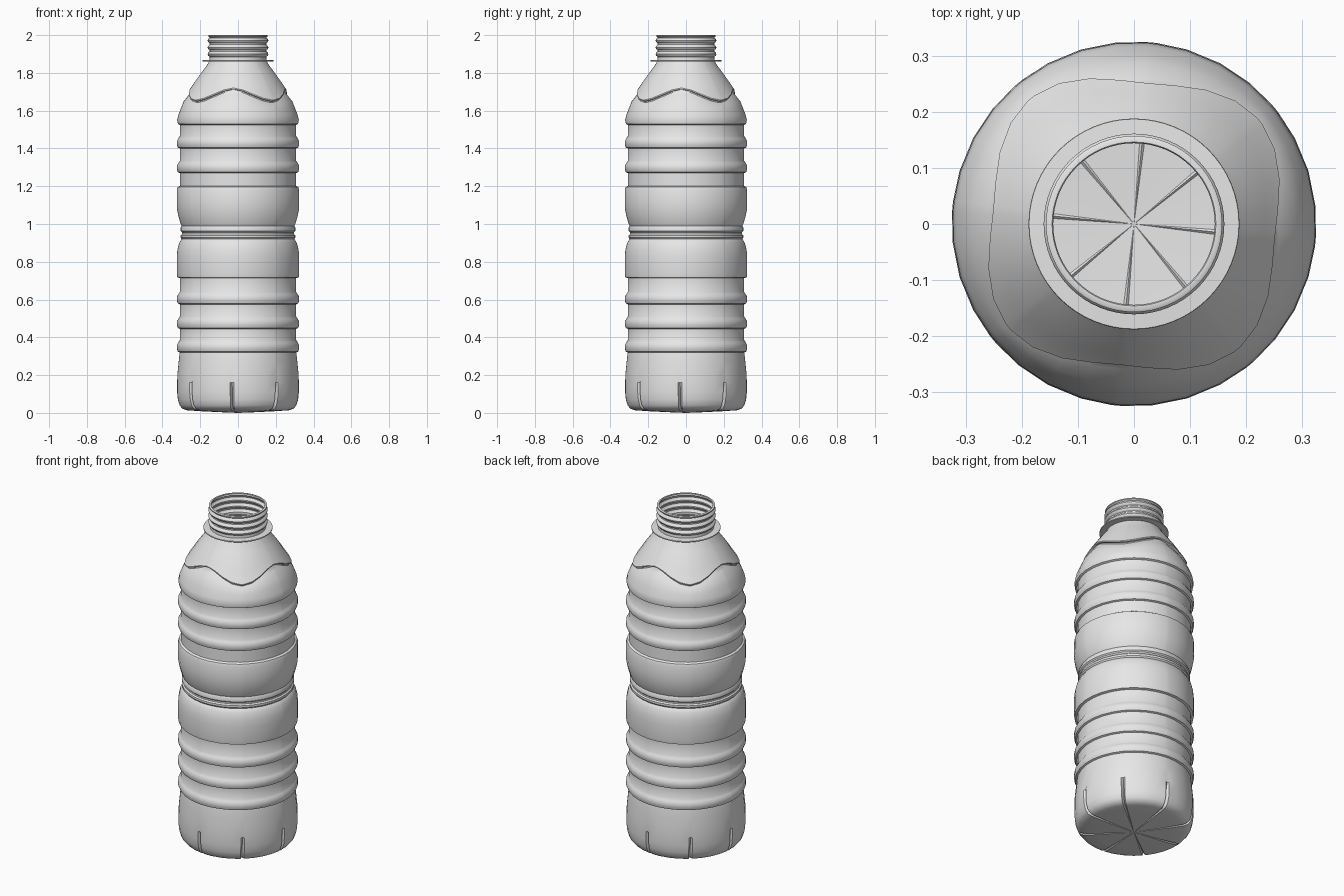
import bpy, bmesh
from math import cos, sin, radians, pi

cube = bpy.data.objects.get("Cube")
if cube:
    bpy.data.objects.remove(cube)

plastic = bpy.data.materials.new("grey_plastic")
plastic.use_nodes = True
plastic.diffuse_color = (0.8, 0.8, 0.8, 1)
plastic.node_tree.nodes["Principled BSDF"].inputs["Base Color"].default_value = (0.8, 0.8, 0.8, 1)

PHASE = radians(-95.625)   # direction of the first foot groove and wave crest


def loft(name, rings, base=None):
    """Skin closed rings from bottom to top, with an optional centre point below."""
    bm = bmesh.new()
    loops = [[bm.verts.new(p) for p in ring] for ring in rings]
    n = len(loops[0])
    for low, high in zip(loops, loops[1:]):
        for i in range(n):
            j = (i + 1) % n
            bm.faces.new((low[i], low[j], high[j], high[i]))
    if base:
        centre = bm.verts.new(base)
        for i in range(n):
            bm.faces.new((centre, loops[0][(i + 1) % n], loops[0][i]))
    mesh = bpy.data.meshes.new(name)
    bm.to_mesh(mesh)
    bm.free()
    mesh.materials.append(plastic)
    obj = bpy.data.objects.new(name, mesh)
    bpy.context.collection.objects.link(obj)
    bpy.ops.object.select_all(action='DESELECT')
    obj.select_set(True)
    bpy.context.view_layer.objects.active = obj
    bpy.ops.object.shade_smooth_by_angle(angle=radians(35))
    return obj


def rib(low, high):
    """Rounded rib with a crisp lower edge."""
    return [(0.309, low), (0.319, low + 0.004), (0.325, low + 0.02),
            (0.324, low + 0.04), (0.317, high - 0.012), (0.309, high)]


# Angles: 32 even steps, plus a narrow pair around each of the 8 foot grooves
angles = []
for k in range(32):
    a = PHASE + k * pi / 16
    if k % 4 == 0:
        angles += [(a - 0.03, False), (a, True), (a + 0.03, False)]
    else:
        angles.append((a, False))

# Foot and lower wall
profile = [(0.1, 0.004), (0.2, 0.009), (0.27, 0.014), (0.295, 0.022), (0.31, 0.04),
           (0.319, 0.07), (0.323, 0.11), (0.323, 0.16), (0.321, 0.21), (0.315, 0.27), (0.31, 0.315)]
# Lower ribs
for z in (0.32, 0.445, 0.575):
    profile += rib(z, z + 0.065)
# Waist bands with narrow rings between them
profile += [(0.309, 0.713), (0.322, 0.717), (0.325, 0.735), (0.325, 0.82), (0.322, 0.86),
            (0.312, 0.9), (0.303, 0.915), (0.298, 0.92), (0.304, 0.928), (0.304, 0.94),
            (0.297, 0.947), (0.297, 0.956), (0.304, 0.963), (0.304, 0.98), (0.299, 0.99),
            (0.304, 1.0), (0.316, 1.04), (0.324, 1.08), (0.325, 1.11), (0.325, 1.18), (0.32, 1.195), (0.309, 1.202)]
# Upper ribs
for z in (1.27, 1.4):
    profile += rib(z, z + 0.065)
# Shoulder root
profile += [(0.309, 1.525), (0.319, 1.53), (0.323, 1.55), (0.317, 1.575)]

SLOPE = [(1.5, 0.335), (1.6, 0.308), (1.65, 0.292), (1.7, 0.262), (1.75, 0.231),
         (1.8, 0.195), (1.84, 0.165), (1.87, 0.148)]


def shoulder_radius(z):
    for (za, ra), (zb, rb) in zip(SLOPE, SLOPE[1:]):
        if z <= zb:
            return ra + (rb - ra) * (z - za) / (zb - za)
    return SLOPE[-1][1]


def foot_point(r, z, a, groove):
    if groove and z < 0.17:
        if r < 0.29:
            z += 0.03 * r
        else:
            r -= 0.024 * min(1, (0.18 - z) / 0.08)
    return (r * cos(a), r * sin(a), z)


def wave_point(z, weight, inset, a):
    z += weight * 0.031 * cos(4 * (a - PHASE))
    r = shoulder_radius(z) - inset
    return (r * cos(a), r * sin(a), z)


rings = [[foot_point(r, z, a, g) for a, g in angles] for r, z in profile]

# Wavy draped step on the shoulder: height, wave strength, inset
drape = [(1.61, 0.2, 0.001), (1.635, 0.5, 0.004), (1.66, 0.85, 0.011), (1.674, 1, 0.016),
         (1.68, 1, 0.013), (1.682, 1, 0.002), (1.688, 1, -0.002), (1.70, 0.9, -0.001),
         (1.73, 0.6, 0), (1.76, 0.3, 0), (1.8, 0, 0), (1.84, 0, 0), (1.863, 0, 0)]
rings += [[wave_point(z, w, d, a) for a, g in angles] for z, w, d in drape]
loft("bottle_body", rings, base=(0, 0, 0))

# Neck with collar, thread rings and inward lip
neck = [(0.15, 1.859), (0.187, 1.861), (0.188, 1.864), (0.187, 1.867), (0.151, 1.869), (0.15, 1.88)]
for z in (1.885, 1.921, 1.957):
    neck += [(0.15, z), (0.158, z + 0.006), (0.161, z + 0.014), (0.158, z + 0.022), (0.15, z + 0.029)]
neck += [(0.152, 1.989), (0.157, 1.992), (0.157, 1.998), (0.154, 2.0), (0.146, 2.0), (0.144, 1.995)]
steps = [i * pi / 32 for i in range(64)]
loft("threaded_neck", [[(r * cos(a), r * sin(a), z) for a in steps] for r, z in neck])
